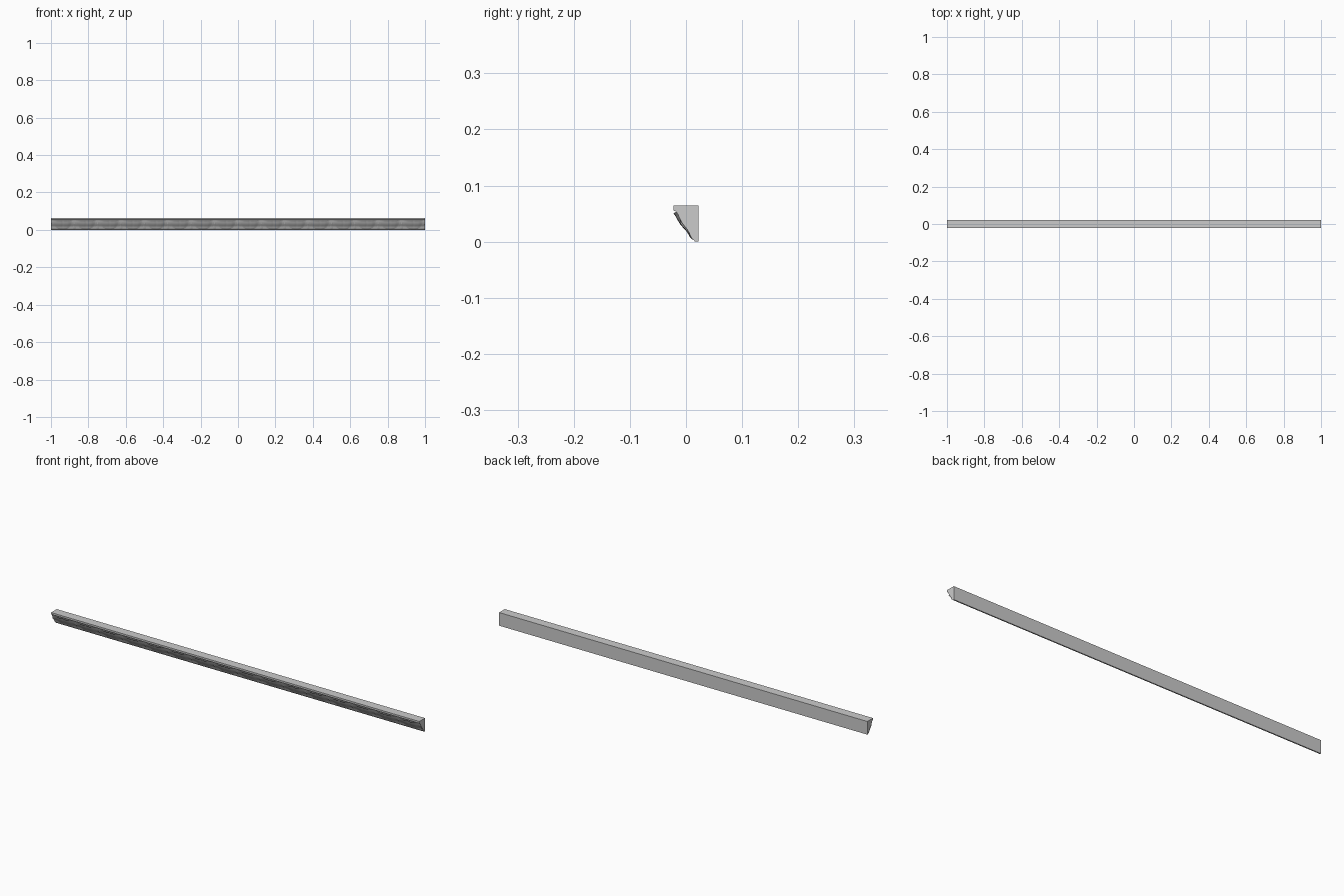
import bpy, bmesh, math

if "Cube" in bpy.data.objects:
    bpy.data.objects.remove(bpy.data.objects["Cube"])

LENGTH, REPEATS = 2.0, 16
PERIOD = LENGTH / REPEATS

# Moulding section (y, z), from the top front edge down to the foot
FACE = [(-0.0175, 0.0535), (-0.0145, 0.049), (-0.012, 0.043), (-0.008, 0.035),
        (-0.003, 0.028), (0.002, 0.022), (0.0055, 0.016), (0.008, 0.010),
        (0.011, 0.005), (0.0145, 0.002)]
SECTION = [(0.022, 0.0645), (-0.022, 0.0645), (-0.022, 0.0555)] + FACE + [(0.016, 0), (0.022, 0)]


def make_object(name, bm):
    mesh = bpy.data.meshes.new(name)
    bm.to_mesh(mesh)
    bm.free()
    obj = bpy.data.objects.new(name, mesh)
    bpy.context.collection.objects.link(obj)
    return obj


def sample_face(t):
    """Point on the curved face, t = 0 at the top and 1 at the foot."""
    f = t * (len(FACE) - 1)
    i = min(int(f), len(FACE) - 2)
    a, b = FACE[i], FACE[i + 1]
    return [a[k] + (b[k] - a[k]) * (f - i) for k in range(2)]


def leaf_height(u, t):
    """Relief of one hanging leaf (u = -1..1) with a dart between leaves."""
    leaf_w = 0.82 * math.sqrt(max(0, 1 - t ** 2.2))
    dart_w = 0.30 * max(0, t - 0.30)
    h = 0.0
    if leaf_w > 0.02 and abs(u) < leaf_w:
        s = abs(u) / leaf_w
        groove = 0.35 * math.exp(-(u / 0.08) ** 2)
        h = min(1, 2.6 * (1 - s)) * (1 - 0.3 * s - groove)
    d = 1 - abs(u)
    if d < dart_w:
        h = max(h, 0.7 * (1 - d / dart_w))
    # strongest near the top, dying out at the reverse curve and foot
    return h * (0.0055 * (1 - t) + 0.0012) * min(1, 4 * (1 - t) + 0.1)


# Solid backing strip
bm = bmesh.new()
ends = [[bm.verts.new((x, y, z)) for y, z in SECTION] for x in (-1, 1)]
n = len(SECTION)
for i in range(n):
    j = (i + 1) % n
    bm.faces.new((ends[0][i], ends[0][j], ends[1][j], ends[1][i]))
bm.faces.new(ends[0])
bm.faces.new(ends[1])
bmesh.ops.recalc_face_normals(bm, faces=bm.faces)
make_object("moulding_body", bm)

# Carved leaf and dart skin, one repeat arrayed along the strip
COLS, ROWS = 28, 22
bm = bmesh.new()
grid = []
for r in range(ROWS + 1):
    t = r / ROWS
    y, z = sample_face(t)
    row = []
    for c in range(COLS + 1):
        u = -1 + 2 * c / COLS
        h = leaf_height(u, t) - 0.0002
        row.append(bm.verts.new((-1 + PERIOD * c / COLS, y - 0.8 * h, z - 0.6 * h)))
    grid.append(row)
for r in range(ROWS):
    for c in range(COLS):
        bm.faces.new((grid[r][c], grid[r + 1][c], grid[r + 1][c + 1], grid[r][c + 1]))
leaves = make_object("leaf_carving", bm)
arr = leaves.modifiers.new("repeat", 'ARRAY')
arr.count = REPEATS
arr.use_relative_offset = False
arr.use_constant_offset = True
arr.constant_offset_displace = (PERIOD, 0, 0)
arr.use_merge_vertices = True
arr.merge_threshold = 0.0001

bpy.context.view_layer.objects.active = leaves
leaves.select_set(True)
bpy.ops.object.shade_smooth_by_angle(angle=math.radians(35))
